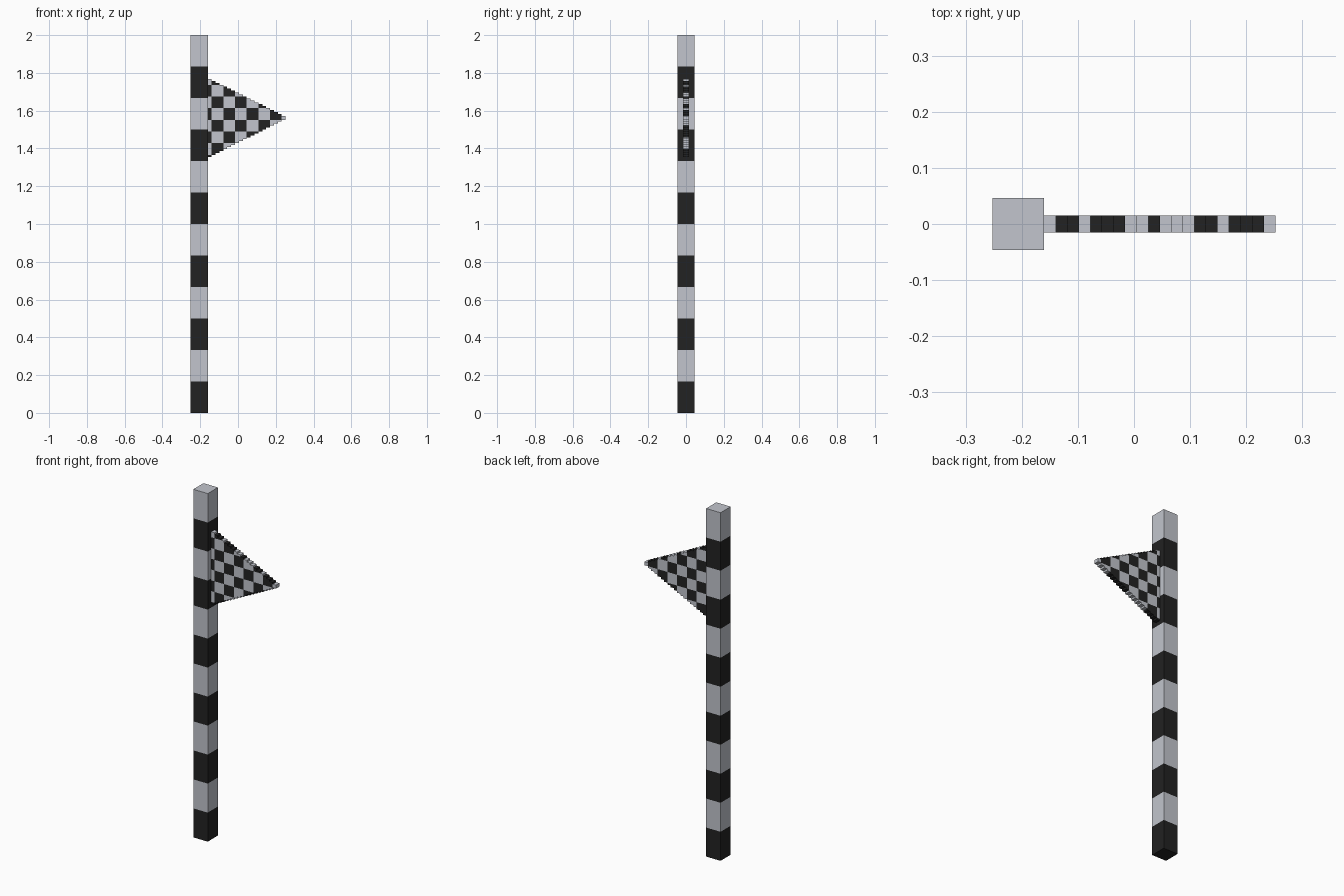
import bpy, bmesh, math
from mathutils import Vector

if "Cube" in bpy.data.objects:
    bpy.data.objects.remove(bpy.data.objects["Cube"])


def material(name, rgb):
    m = bpy.data.materials.new(name)
    m.diffuse_color = (*rgb, 1)
    m.use_nodes = True
    m.node_tree.nodes["Principled BSDF"].inputs["Base Color"].default_value = m.diffuse_color
    return m


LIGHT = material("light grey", (0.54, 0.56, 0.61))
DARK = material("near black", (0.016, 0.016, 0.016))


def finish(name, bm):
    bmesh.ops.recalc_face_normals(bm, faces=bm.faces)
    return bm


def to_object(name, bm):
    mesh = bpy.data.meshes.new(name)
    bm.to_mesh(mesh)
    bm.free()
    mesh.materials.append(LIGHT)
    mesh.materials.append(DARK)
    obj = bpy.data.objects.new(name, mesh)
    bpy.context.collection.objects.link(obj)
    return obj


# Square pole, cut into twelve bands that alternate dark and light from the base
HEIGHT, BANDS, WIDTH, POLE_X = 2.0, 12, 0.092, -0.206
bm = bmesh.new()
bmesh.ops.create_cube(bm, size=1)
bmesh.ops.scale(bm, vec=(WIDTH, WIDTH, HEIGHT), verts=bm.verts)
bmesh.ops.translate(bm, vec=(POLE_X, 0, HEIGHT / 2), verts=bm.verts)
for i in range(1, BANDS):
    bmesh.ops.bisect_plane(bm, geom=bm.verts[:] + bm.edges[:] + bm.faces[:],
                           plane_co=(0, 0, HEIGHT * i / BANDS), plane_no=(0, 0, 1))
bmesh.ops.recalc_face_normals(bm, faces=bm.faces)
for f in bm.faces:
    z = (f.calc_center_median() - f.normal * 0.01).z
    f.material_index = 1 - int(z / HEIGHT * BANDS) % 2
to_object("pole", bm)

# Pennant: stepped triangle of small squares, extruded, with a checker of six-square cells
N, X0, X1, Z_TOP, THICK = 40, -0.160, 0.252, 1.768, 0.03
P = (X1 - X0) / N
bm = bmesh.new()
for row in range(N):
    for col in range(2 * min(row + 1, N - row)):
        x, z = X0 + col * P, Z_TOP - row * P
        corners = ((x, z), (x, z - P), (x + P, z - P), (x + P, z))
        bm.faces.new([bm.verts.new((a, -THICK / 2, b)) for a, b in corners])
bmesh.ops.remove_doubles(bm, verts=bm.verts, dist=P * 0.1)
front = bm.faces[:]
back = bmesh.ops.extrude_face_region(bm, geom=front, use_keep_orig=True)
bmesh.ops.translate(bm, vec=(0, THICK, 0),
                    verts=[g for g in back["geom"] if isinstance(g, bmesh.types.BMVert)])
bmesh.ops.recalc_face_normals(bm, faces=bm.faces)
for f in bm.faces:
    c = f.calc_center_median() - f.normal * P * 0.5
    col = math.floor((c.x - X0) / P)
    row = math.floor((Z_TOP - c.z) / P)
    f.material_index = ((col + 4) // 6 + (row + 3) // 6) % 2
to_object("pennant", bm)
